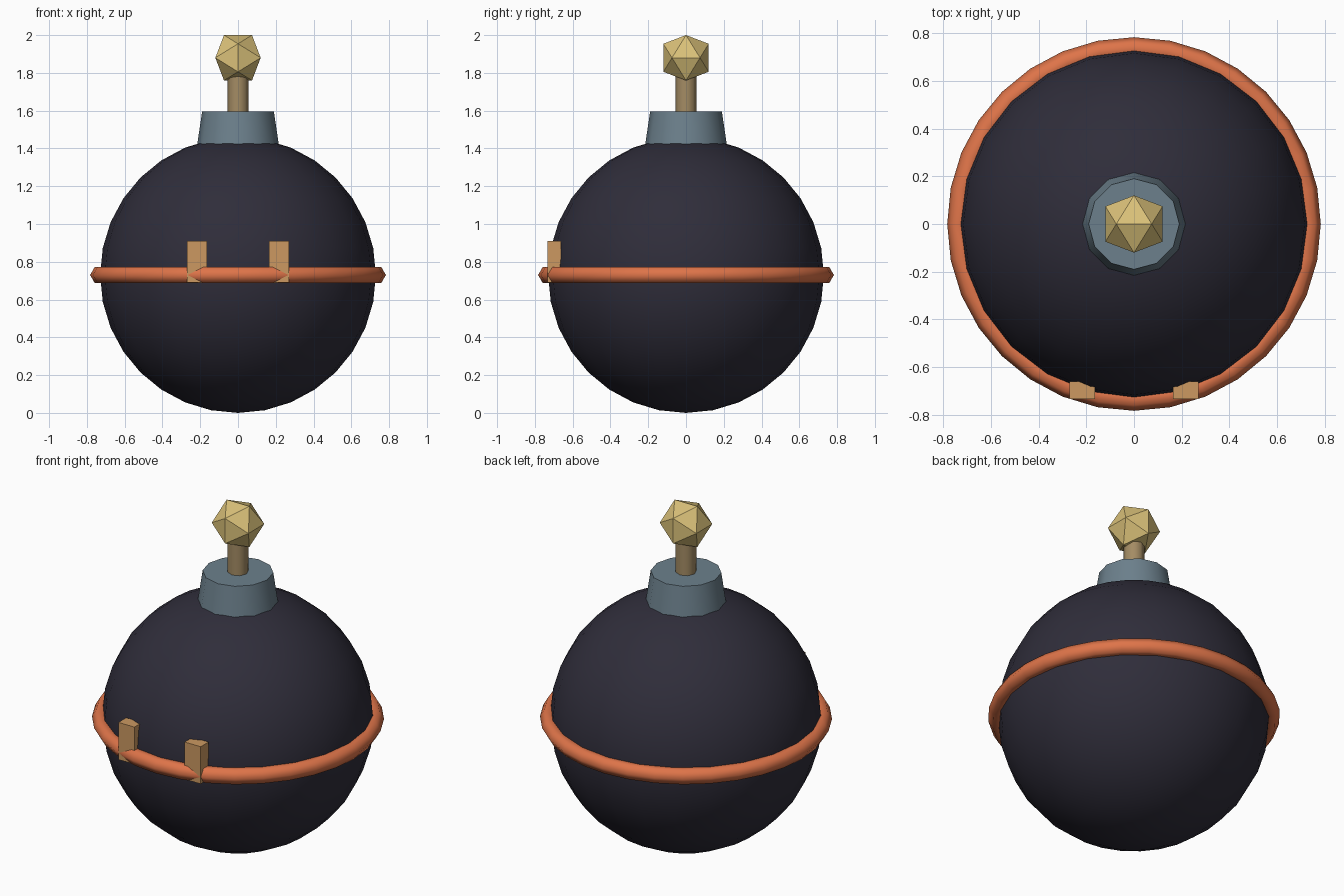
import bpy
import math

if "Cube" in bpy.data.objects:
    bpy.data.objects.remove(bpy.data.objects["Cube"])


def material(name, r, g, b):
    """Flat colour given as sRGB 0-255, stored as linear."""
    def lin(c):
        c /= 255
        return c / 12.92 if c <= 0.04045 else ((c + 0.055) / 1.055) ** 2.4
    m = bpy.data.materials.new(name)
    m.diffuse_color = (lin(r), lin(g), lin(b), 1)
    m.use_nodes = True
    m.node_tree.nodes["Principled BSDF"].inputs["Base Color"].default_value = m.diffuse_color
    return m


def finish(name, mat, smooth_angle=None):
    """Name and colour the active object, smoothing it if an angle is given."""
    ob = bpy.context.object
    ob.name = ob.data.name = name
    ob.data.materials.append(mat)
    if smooth_angle:
        bpy.ops.object.shade_smooth_by_angle(angle=math.radians(smooth_angle))
    return ob


dark = material("charcoal", 47, 45, 58)
orange = material("orange", 222, 116, 73)
slate = material("slate grey", 108, 128, 140)
rope = material("rope brown", 164, 140, 100)
gold = material("pale gold", 218, 193, 121)
tan = material("tan", 204, 153, 97)

# Round body
bpy.ops.mesh.primitive_uv_sphere_add(segments=24, ring_count=16, radius=0.73,
                                     location=(0, 0, 0.73))
finish("body", dark, 60)

# Band around the middle
bpy.ops.mesh.primitive_torus_add(major_segments=32, minor_segments=6,
                                 major_radius=0.735, minor_radius=0.048,
                                 location=(0, 0, 0.73))
finish("band", orange, 70)

# Tapered neck
bpy.ops.mesh.primitive_cone_add(vertices=12, radius1=0.222, radius2=0.19,
                                depth=0.215, location=(0, 0, 1.4875))
finish("neck", slate, 40)

# Fuse stem
bpy.ops.mesh.primitive_cylinder_add(vertices=8, radius=0.056, depth=0.3,
                                    location=(0, 0, 1.70))
finish("fuse_stem", rope, 50)

# Faceted spark: a regular icosahedron with an edge on top
a = 0.12 / ((1 + math.sqrt(5)) / 2)
verts = []
for s in (-a, a):
    for t in (-0.12, 0.12):
        verts += [(s, 0, t), (t, s, 0), (0, t, s)]
mesh = bpy.data.meshes.new("spark")
edge = 2 * a * 1.01


def near(i, j):
    return math.dist(verts[i], verts[j]) < edge


faces = []
for i in range(12):
    for j in range(i + 1, 12):
        for k in range(j + 1, 12):
            if near(i, j) and near(j, k) and near(i, k):
                p, q, r = verts[i], verts[j], verts[k]
                # wind outwards
                det = (p[0] * (q[1] * r[2] - q[2] * r[1])
                       - p[1] * (q[0] * r[2] - q[2] * r[0])
                       + p[2] * (q[0] * r[1] - q[1] * r[0]))
                faces.append((i, j, k) if det > 0 else (i, k, j))
mesh.from_pydata(verts, [], faces)
spark = bpy.data.objects.new("spark", mesh)
spark.location.z = 1.88
mesh.materials.append(gold)
bpy.context.collection.objects.link(spark)

# Two small blocks on the front of the band
for side, label in ((-1, "left"), (1, "right")):
    bpy.ops.mesh.primitive_cube_add(size=1, location=(side * 0.217, -0.697, 0.80))
    bpy.context.object.scale = (0.105, 0.073, 0.22)
    bpy.ops.object.transform_apply(location=False, rotation=False, scale=True)
    finish(label + "_block", tan)
